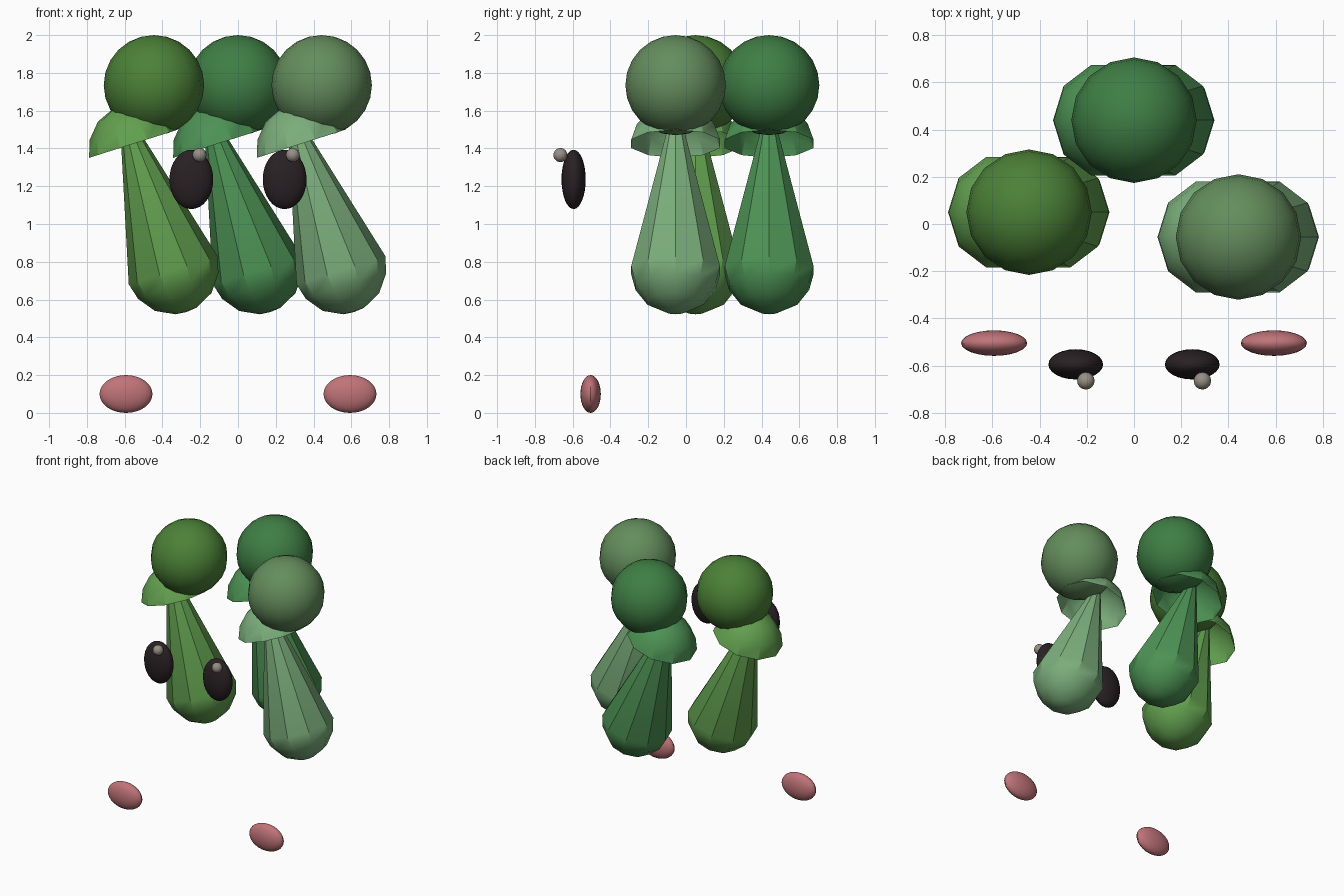
import bpy, bmesh, math
from mathutils import Matrix, Vector

if "Cube" in bpy.data.objects:
    bpy.data.objects.remove(bpy.data.objects["Cube"])

TILT = math.radians(-17.6)


def material(name, rgb):
    m = bpy.data.materials.new(name)
    m.diffuse_color = [(c / 255) ** 2.2 for c in rgb] + [1]
    m.use_nodes = True
    m.node_tree.nodes["Principled BSDF"].inputs["Base Color"].default_value = m.diffuse_color
    return m


def finish(bm, name, mat, angle):
    bmesh.ops.recalc_face_normals(bm, faces=bm.faces)
    me = bpy.data.meshes.new(name)
    bm.to_mesh(me)
    bm.free()
    ob = bpy.data.objects.new(name, me)
    bpy.context.collection.objects.link(ob)
    me.materials.append(mat)
    bpy.ops.object.select_all(action='DESELECT')
    ob.select_set(True)
    bpy.context.view_layer.objects.active = ob
    bpy.ops.object.shade_smooth_by_angle(angle=math.radians(angle))
    return ob


def ellipsoid(name, loc, radii, mat, seg, rings, angle=30):
    bm = bmesh.new()
    bmesh.ops.create_uvsphere(bm, u_segments=seg, v_segments=rings, radius=1)
    bmesh.ops.transform(bm, matrix=Matrix.Diagonal((*radii, 1)), verts=bm.verts)
    ob = finish(bm, name, mat, angle)
    ob.location = loc
    return ob


def lathe(name, profile, loc, mat, sides=10):
    """Turn (radius, height) points round a tilted axis."""
    bm = bmesh.new()
    rings = []
    for r, h in profile:
        if r == 0:
            rings.append([bm.verts.new((0, 0, h))] * sides)
        else:
            rings.append([bm.verts.new((r * math.cos(2 * math.pi * i / sides),
                                        r * math.sin(2 * math.pi * i / sides), h))
                          for i in range(sides)])
    for a, b in zip(rings, rings[1:]):
        for i in range(sides):
            j = (i + 1) % sides
            bm.faces.new(list(dict.fromkeys((a[i], a[j], b[j], b[i]))))
    ob = finish(bm, name, mat, 30)
    ob.location = loc
    ob.rotation_euler = (0, TILT, 0)
    return ob


BODY = [(0, -.232), (.058, -.226), (.157, -.176), (.223, -.088),
        (.247, 0), (.035, .82), (0, .82)]
DOME = [(.247, 0), (.215, .09), (.145, .168), (.05, .208), (0, .212)]

# three leaning stalks: round head, open collar dome, tapered body
plants = [
    ("left", -.445, .05, (77, 128, 58), (98, 158, 80)),
    ("back", 0, .44, (65, 125, 70), (78, 145, 85)),
    ("right", .443, -.055, (100, 140, 93), (122, 172, 122)),
]
for side, x, y, dark, light in plants:
    head_mat = material(side + "_head_green", dark)
    body_mat = material(side + "_body_green", light)
    ellipsoid(side + "_head", (x, y, 1.735), (.266, .266, .265), head_mat, 16, 12)
    lathe(side + "_collar", DOME, (x - .108, y, 1.425), body_mat)
    lathe(side + "_body", BODY, (x + .102, y, .755), body_mat)

# eyes with highlights, and cheeks
black = material("eye_black", (45, 38, 41))
grey = material("highlight_grey", (150, 142, 132))
pink = material("cheek_pink", (190, 115, 120))
for side, s in (("left", -1), ("right", 1)):
    ex = s * .247
    ellipsoid(side + "_eye", (ex, -.595, 1.236), (.116, .064, .157), black, 24, 16)
    ellipsoid(side + "_eye_highlight", (ex + .043, -.665, 1.365), (.037,) * 3, grey, 16, 12)
    ellipsoid(side + "_cheek", (s * .593, -.505, .1), (.14, .054, .1), pink, 24, 16)
